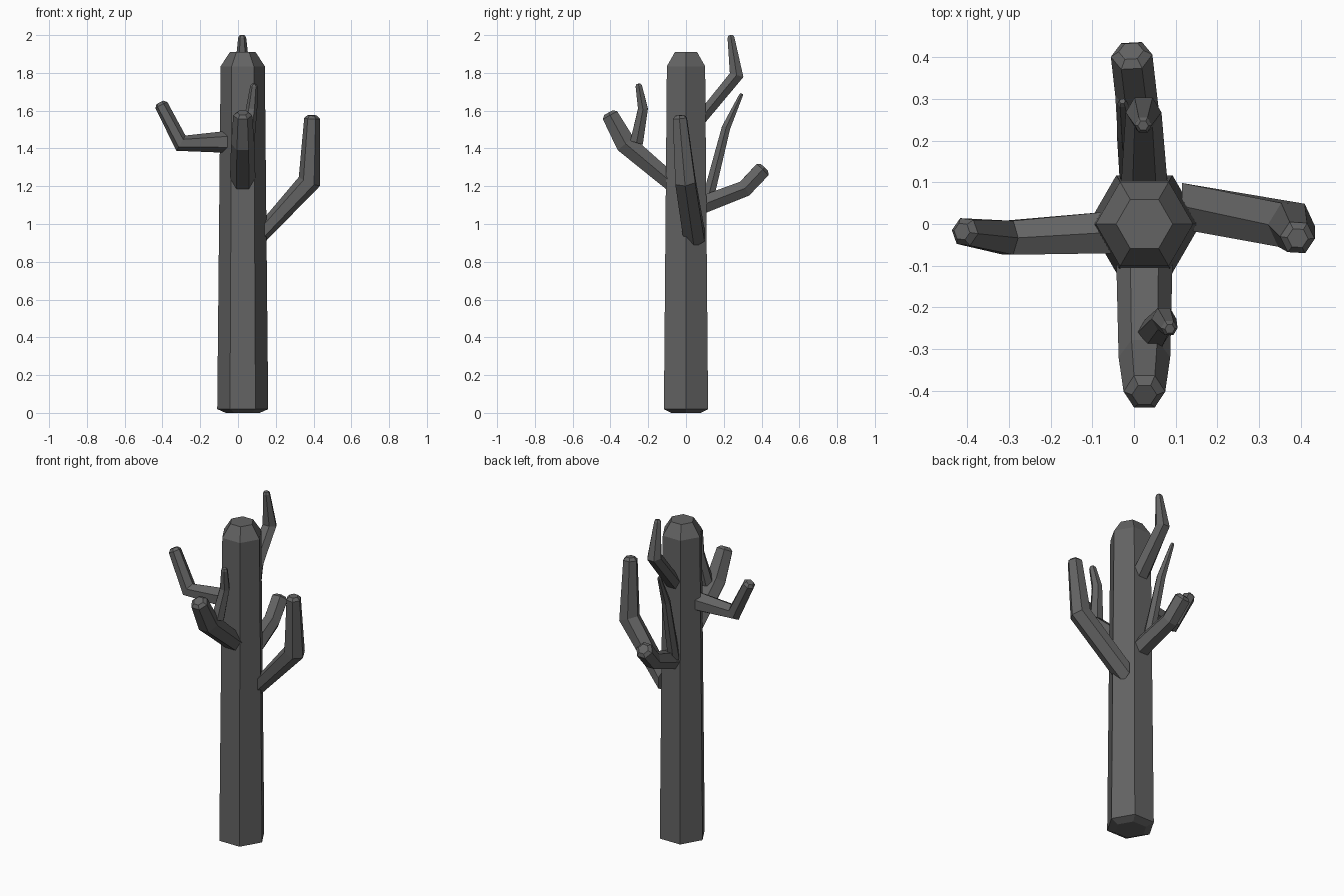
import bpy, bmesh, math
from mathutils import Vector

if "Cube" in bpy.data.objects:
    bpy.data.objects.remove(bpy.data.objects["Cube"])

bark = bpy.data.materials.new("dark grey bark")
bark.diffuse_color = (0.125, 0.125, 0.125, 1)
bark.use_nodes = True
bark.node_tree.nodes["Principled BSDF"].inputs["Base Color"].default_value = bark.diffuse_color


def hex_tube(name, rings, ref):
    """rings: (centre, normal, radius); ref: direction of the first corner"""
    bm = bmesh.new()
    loops = []
    for c, n, r in rings:
        n = Vector(n).normalized()
        u = (Vector(ref) - n * n.dot(Vector(ref))).normalized()
        v = n.cross(u)
        loops.append([bm.verts.new(Vector(c) + (u * math.cos(a) + v * math.sin(a)) * r)
                      for a in (math.radians(60 * i) for i in range(6))])
    for a, b in zip(loops, loops[1:]):
        for i in range(6):
            j = (i + 1) % 6
            bm.faces.new((a[i], a[j], b[j], b[i]))
    bm.faces.new(loops[0][::-1])
    bm.faces.new(loops[-1])
    bmesh.ops.recalc_face_normals(bm, faces=bm.faces)
    me = bpy.data.meshes.new(name)
    bm.to_mesh(me)
    bm.free()
    me.materials.append(bark)
    ob = bpy.data.objects.new(name, me)
    bpy.context.collection.objects.link(ob)
    return ob


def branch(name, out, pts, ref, cap=0.016):
    """Bent branch: base ring faces 'out', elbows are mitred, tip is chamfered"""
    P = [Vector(p[:3]) for p in pts]
    R = [p[3] for p in pts]
    rings = [(P[0], out, R[0])]
    for i in range(1, len(P) - 1):
        d = (P[i] - P[i - 1]).normalized() + (P[i + 1] - P[i]).normalized()
        rings.append((P[i], d, R[i]))
    d = (P[-1] - P[-2]).normalized()
    rings.append((P[-1] - d * cap, d, R[-1]))
    rings.append((P[-1], d, R[-1] * 0.6))
    hex_tube(name, rings, ref)


X, Z = (1, 0, 0), (0, 0, 1)
UP = Z

# trunk with chamfered foot and crown
hex_tube("trunk", [((0.025, 0, 0), UP, 0.09), ((0.025, 0, 0.02), UP, 0.135),
                   ((0.025, 0, 1.835), UP, 0.117), ((0.025, 0, 1.91), UP, 0.068)], X)

# side branches
branch("left_branch", (-1, 0, 0),
       [(-0.055, -0.02, 1.435, 0.058), (-0.302, -0.033, 1.428, 0.047),
        (-0.413, -0.018, 1.643, 0.036)], Z)
branch("right_branch", X,
       [(0.115, 0.043, 0.94, 0.064), (0.378, -0.003, 1.225, 0.061),
        (0.393, -0.034, 1.575, 0.042)], (-0.8, 0, 0.6))

# front branch and its twig
branch("front_branch", (0, -1, 0),
       [(0.025, -0.07, 1.215, 0.068), (0.025, -0.32, 1.425, 0.062),
        (0.025, -0.41, 1.59, 0.05)], X)
branch("front_twig", (0, 0.3, 1),
       [(0.047, -0.262, 1.43, 0.04), (0.072, -0.228, 1.61, 0.03),
        (0.086, -0.252, 1.742, 0.02)], X, 0.012)

# back branches and twig
branch("back_upper_branch", (0, 1, 0),
       [(0.025, 0.08, 1.56, 0.057), (0.023, 0.268, 1.788, 0.043),
        (0.022, 0.236, 2.0, 0.021)], X, 0.012)
branch("back_lower_branch", (0, 1, 0),
       [(0.027, 0.07, 1.095, 0.058), (0.005, 0.31, 1.187, 0.05),
        (-0.007, 0.415, 1.298, 0.05)], X)
branch("back_twig", (0, 0.3, 1),
       [(0.0, 0.115, 1.13, 0.035), (-0.015, 0.212, 1.51, 0.026),
        (-0.028, 0.295, 1.69, 0.012)], X, 0.01)
